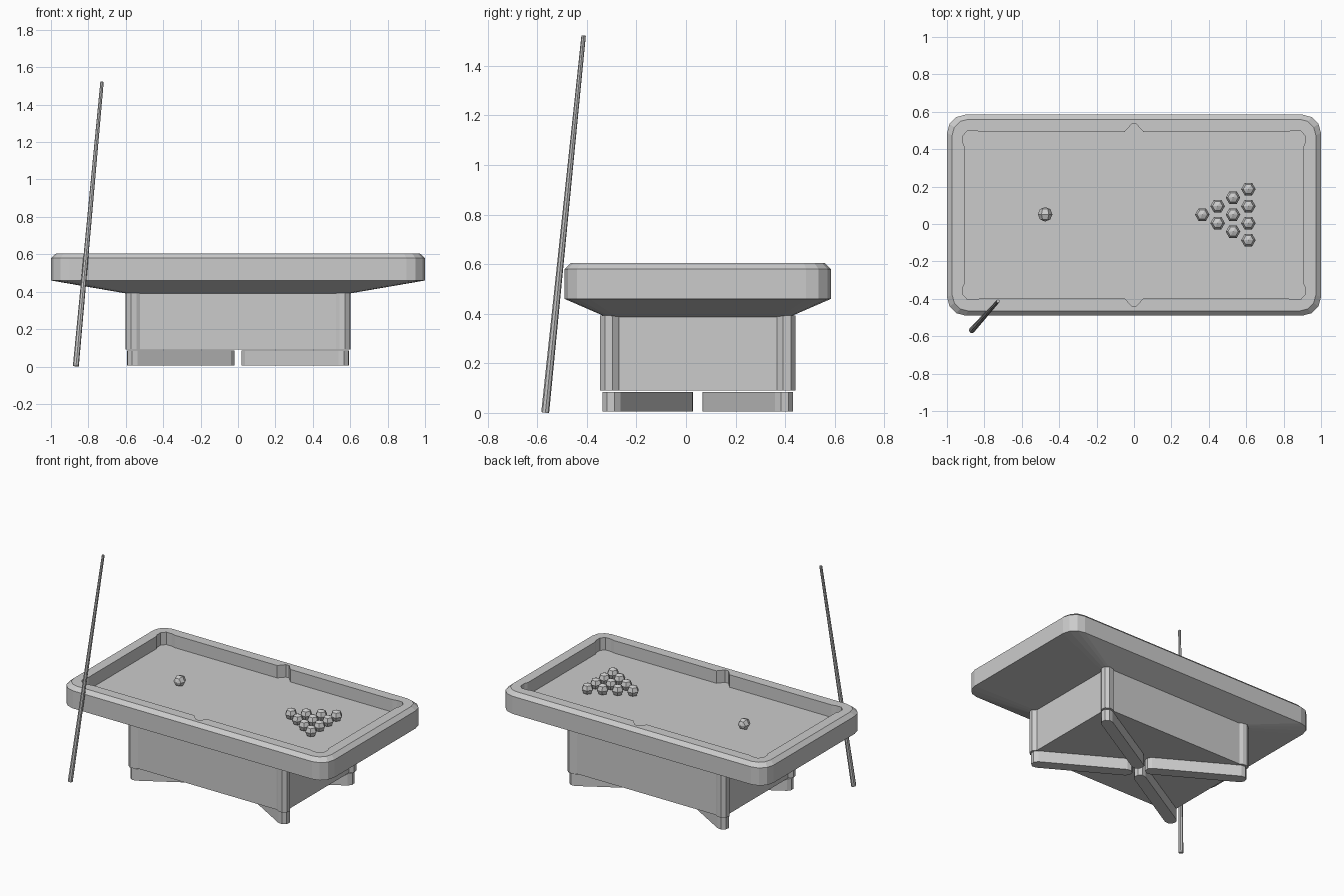
import bpy, bmesh, math
from mathutils import Vector, Matrix

if "Cube" in bpy.data.objects:
    bpy.data.objects.remove(bpy.data.objects["Cube"])

CY = 0.0475  # table centre in y

grey = bpy.data.materials.new("plain_grey")
grey.diffuse_color = (0.6, 0.6, 0.6, 1)
grey.use_nodes = True
grey.node_tree.nodes["Principled BSDF"].inputs["Base Color"].default_value = grey.diffuse_color


def finish(name, bm):
    bmesh.ops.recalc_face_normals(bm, faces=bm.faces)
    me = bpy.data.meshes.new(name)
    bm.to_mesh(me)
    bm.free()
    me.materials.append(grey)
    ob = bpy.data.objects.new(name, me)
    bpy.context.collection.objects.link(ob)
    return ob


def ring(bm, pts, z):
    return [bm.verts.new((x, y + CY, z)) for x, y in pts]


def bridge(bm, a, b):
    n = len(a)
    for i in range(n):
        j = (i + 1) % n
        bm.faces.new((a[i], a[j], b[j], b[i]))


def rounded_rect(hx, hy, r, seg=3):
    pts = []
    for q, (sx, sy) in enumerate(((1, 1), (-1, 1), (-1, -1), (1, -1))):
        for i in range(seg + 1):
            a = math.pi / 2 * (q + i / seg)
            pts.append((sx * (hx - r) + r * math.cos(a), sy * (hy - r) + r * math.sin(a)))
    return pts


def capsule(p, q, r, seg=4):
    """Bar outline with rounded ends around p and q."""
    a0 = math.atan2(q[1] - p[1], q[0] - p[0])
    pts = []
    for c, start in ((q, a0 - math.pi / 2), (p, a0 + math.pi / 2)):
        for i in range(seg + 1):
            a = start + math.pi * i / seg
            pts.append((c[0] + r * math.cos(a), c[1] + r * math.sin(a)))
    return pts


def prism(name, pts, z0, z1):
    bm = bmesh.new()
    a, b = ring(bm, pts, z0), ring(bm, pts, z1)
    bridge(bm, a, b)
    bm.faces.new(a)
    bm.faces.new(b)
    return finish(name, bm)


# Table top: tapered underside, rounded rim, recessed bed with pocket notches
quarter = [(0.905, 0.365), (0.914, 0.385), (0.914, 0.425), (0.89, 0.452),
           (0.85, 0.452), (0.82, 0.445), (0.05, 0.445), (0.012, 0.487)]
inner = quarter + [(-x, y) for x, y in reversed(quarter)]
inner += [(-x, -y) for x, y in inner]

bm = bmesh.new()
bottom = ring(bm, rounded_rect(0.565, 0.365, 0.04), 0.385)
loops = [bottom,
         ring(bm, rounded_rect(1.0, 0.5375, 0.1), 0.46),
         ring(bm, rounded_rect(1.0, 0.5375, 0.1), 0.58),
         ring(bm, rounded_rect(0.972, 0.5125, 0.085), 0.605)]
for a, b in zip(loops, loops[1:]):
    bridge(bm, a, b)
bm.faces.new(bottom)
rim, bed = ring(bm, inner, 0.605), ring(bm, inner, 0.52)
bridge(bm, rim, bed)
bm.faces.new(bed)
edges = []
for loop in (loops[-1], rim):
    for i, v in enumerate(loop):
        edges.append(bm.edges.get((v, loop[(i + 1) % len(loop)])))
bmesh.ops.triangle_fill(bm, edges=edges, use_beauty=True)
bmesh.ops.dissolve_limit(bm, angle_limit=0.01, verts=bm.verts, edges=bm.edges)
finish("table_top", bm)

# Cabinet under the top
prism("cabinet", [(0.58, 0.378), (-0.58, 0.378), (-0.58, -0.378), (0.58, -0.378)], 0.09, 0.39)

# Corner posts and the four diagonal floor braces
for sx in (1, -1):
    for sy in (1, -1):
        post = capsule((sx * 0.52, sy * 0.33), (sx * 0.563, sy * 0.355), 0.04)
        prism("corner_post", post, 0.09, 0.392)
        brace = capsule((sx * 0.056, sy * 0.056), (sx * 0.556, sy * 0.346), 0.039)
        prism("floor_brace", brace, 0.005, 0.085)


# Balls: one lying on its side, ten in a triangle
def ball(name, x, y, rot):
    bm = bmesh.new()
    bmesh.ops.create_uvsphere(bm, u_segments=6, v_segments=4, radius=0.039,
                              matrix=Matrix.Translation((x, y, 0.557)) @ rot)
    finish(name, bm)


ball("cue_ball", -0.475, 0.052, Matrix.Rotation(math.pi / 2, 4, 'X') @ Matrix.Rotation(math.pi / 2, 4, 'Z'))
for row in range(4):
    for k in range(row + 1):
        ball("racked_ball", 0.365 + 0.0822 * row, 0.05 + 0.091 * (k - row / 2),
             Matrix.Rotation(math.pi / 2, 4, 'Z'))

# Tapered cue stick leaning on the rim
p, q = Vector((-0.867, -0.568, 0.005)), Vector((-0.727, -0.413, 1.525))
d = q - p
bm = bmesh.new()
bmesh.ops.create_cone(bm, cap_ends=True, segments=8, radius1=0.016, radius2=0.009, depth=d.length,
                      matrix=Matrix.Translation((p + q) / 2) @ d.to_track_quat('Z', 'Y').to_matrix().to_4x4())
bmesh.ops.translate(bm, verts=bm.verts, vec=(0, 0, -min(v.co.z for v in bm.verts)))
finish("cue_stick", bm)
